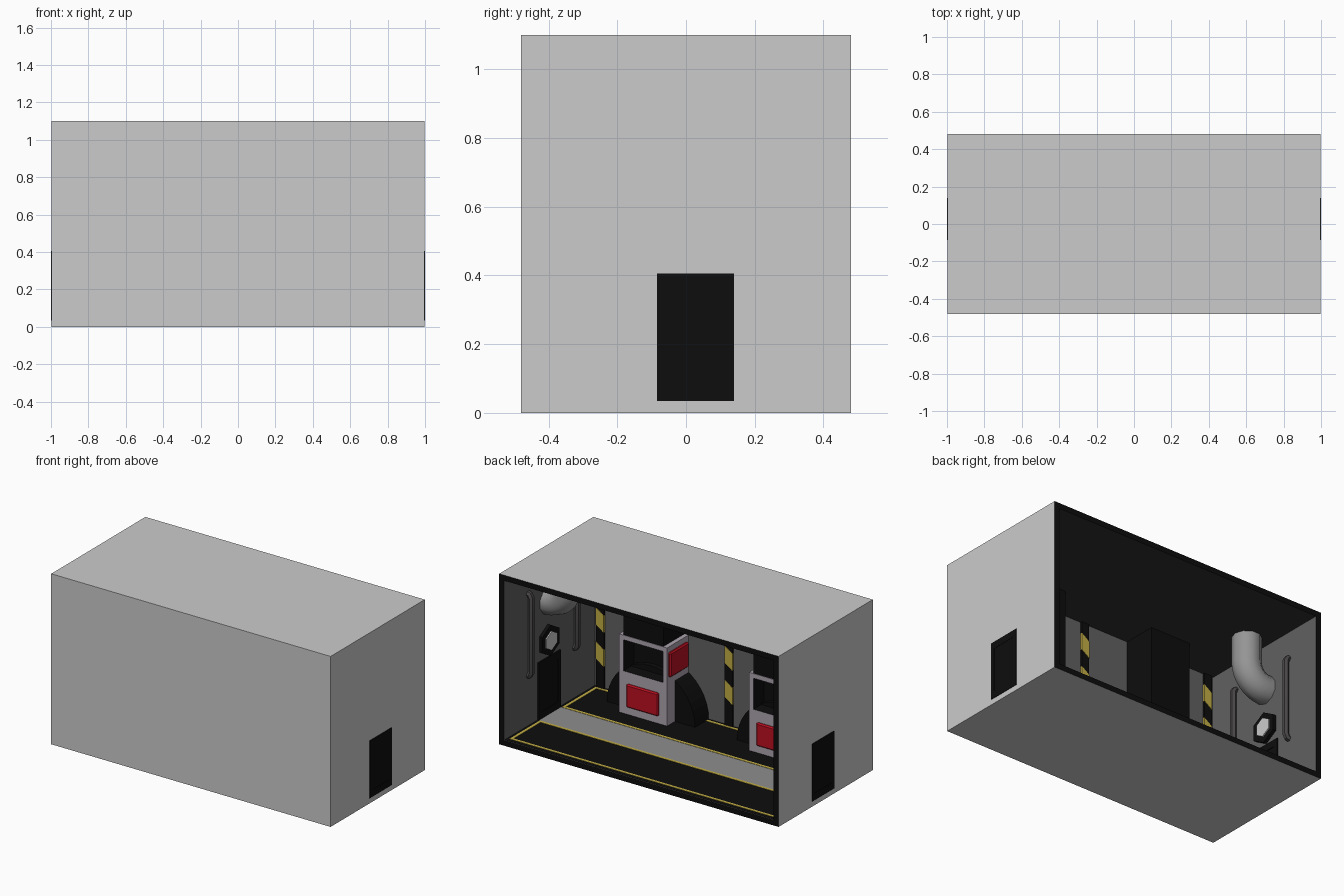
import bpy, bmesh, math
from mathutils import Vector

if "Cube" in bpy.data.objects:
    bpy.data.objects.remove(bpy.data.objects["Cube"])


def mat(name, r, g, b):
    m = bpy.data.materials.new(name)
    m.diffuse_color = (r, g, b, 1)
    m.use_nodes = True
    m.node_tree.nodes["Principled BSDF"].inputs["Base Color"].default_value = m.diffuse_color
    return m


BLACK = mat("black", .004, .004, .004)
WALL = mat("inner_wall_grey", .12, .12, .12)
CEIL = mat("ceiling_dark", .03, .03, .03)
WALK = mat("walkway_grey", .27, .27, .27)
YELLOW = mat("hazard_yellow", .55, .43, .06)
RED = mat("panel_red", .5, .005, .015)
CABINET = mat("cabinet_light", .42, .37, .43)
WHITE = mat("lamp_white", .8, .8, .8)
PIPE = mat("pipe_grey", .3, .3, .3)
DARKPIPE = mat("thin_pipe_grey", .07, .065, .065)


def add(name, bm, *mats):
    me = bpy.data.meshes.new(name)
    bm.to_mesh(me)
    bm.free()
    for m in mats:
        me.materials.append(m)
    ob = bpy.data.objects.new(name, me)
    bpy.context.collection.objects.link(ob)
    return ob


def cube(lo, hi):
    bm = bmesh.new()
    bmesh.ops.create_cube(bm, size=1)
    for v in bm.verts:
        v.co = Vector([(a + b) / 2 + c * abs(b - a) for a, b, c in zip(lo, hi, v.co)])
    return bm


def box(name, lo, hi, m, bevel=0):
    ob = add(name, cube(lo, hi), m)
    if bevel:
        b = ob.modifiers.new("bevel", "BEVEL")
        b.width, b.segments = bevel, 1
    return ob


def open_box(name, lo, hi, rim, depth, mats):
    # box hollowed from its +y face; mats = outside, rim, inside, inside top
    bm = cube(lo, hi)
    bm.normal_update()
    face = max(bm.faces, key=lambda f: f.calc_center_median().y)
    for f in bmesh.ops.inset_region(bm, faces=[face], thickness=rim, use_even_offset=True)["faces"]:
        f.material_index = 1
    old = set(bm.faces) - {face}
    new = bmesh.ops.extrude_discrete_faces(bm, faces=[face])["faces"][0]
    bmesh.ops.translate(bm, verts=new.verts[:], vec=(0, -depth, 0))
    bm.normal_update()
    for f in bm.faces:
        if f not in old:
            f.material_index = 3 if f.normal.z < -.5 else 2
    return add(name, bm, *mats)


def prism(name, pts, axis, a, b, m):
    # extrude a 2D profile along x (profile = y,z) or y (profile = x,z)
    bm = bmesh.new()
    co = (lambda p: (a, p[0], p[1])) if axis == "x" else (lambda p: (p[0], a, p[1]))
    f = bm.faces.new([bm.verts.new(co(p)) for p in pts])
    r = bmesh.ops.extrude_face_region(bm, geom=[f])["geom"]
    d = (b - a, 0, 0) if axis == "x" else (0, b - a, 0)
    bmesh.ops.translate(bm, verts=[v for v in r if isinstance(v, bmesh.types.BMVert)], vec=d)
    bmesh.ops.recalc_face_normals(bm, faces=bm.faces[:])
    return add(name, bm, m)


def ngon(cy, cz, r, n):
    return [(cy + r * math.sin(i * math.tau / n), cz + r * math.cos(i * math.tau / n)) for i in range(n)]


def tube(name, pts, r, m, res):
    cu = bpy.data.curves.new(name, "CURVE")
    cu.dimensions = "3D"
    cu.bevel_depth, cu.bevel_resolution, cu.use_fill_caps = r, res, True
    sp = cu.splines.new("POLY")
    sp.points.add(len(pts) - 1)
    for p, c in zip(sp.points, pts):
        p.co = (*c, 1)
    ob = bpy.data.objects.new(name, cu)
    bpy.context.collection.objects.link(ob)
    cu.materials.append(m)
    bpy.ops.object.select_all(action="DESELECT")
    bpy.context.view_layer.objects.active = ob
    ob.select_set(True)
    bpy.ops.object.convert(target="MESH")
    bpy.ops.object.shade_smooth_by_angle(angle=math.radians(40))


def arc(cx, cz, r, a0, a1, n):
    for i in range(n + 1):
        t = math.radians(a0 + (a1 - a0) * i / n)
        yield cx + r * math.cos(t), cz + r * math.sin(t)


# room shell, open at the back
GREY = mat("shell_grey", .56, .58, .55)
T, IX, IY, FZ = .035, .962, -.445, .035
open_box("room_shell", (-.997, -.48, 0), (.997, .48, 1.1), T, .925, (GREY, BLACK, WALL, CEIL))

# floor: walkway between two outlined black zones
box("walkway", (-IX, -.085, FZ - .01), (IX, .14, FZ + .001), WALK)
for name, y0, y1 in (("rear_zone", .14, .475), ("front_zone", IY, -.085)):
    box(name, (-IX, y0, FZ - .01), (IX, y1, FZ + .001), BLACK)
for y0, y1 in ((.14, .45), (-.43, -.085)):
    for y in (y0, y1 - .018):
        box("yellow_line_long", (-.945, y, FZ - .01), (.945, y + .018, FZ + .003), YELLOW)
    for s in (-1, 1):
        x = s * .936
        box("yellow_line_end", (x - .009, y0, FZ - .01), (x + .009, y1, FZ + .003), YELLOW)

# hazard striped wall posts
for x in (-.918, 0, .918):
    box("wall_post", (x - .028, IY - .005, FZ), (x + .028, IY + .012, 1.065), BLACK)
    for k in range(4):
        z = .915 - .22 * k
        prism("post_stripe", [(x - .0285, z - .075), (x + .0285, z - .035),
                              (x + .0285, z + .075), (x - .0285, z + .035)],
              "y", IY, IY + .014, YELLOW)

for s in (-1, 1):
    c = s * .464
    # machine cabinet with recessed screen and column to the ceiling
    open_box("cabinet_top", (c - .171, IY, .28), (c + .171, -.225, .54), .03, .11,
             (CABINET, CABINET, BLACK, BLACK))
    box("cabinet_base", (c - .171, IY, FZ), (c + .171, -.225, .28), CABINET)
    box("ceiling_column", (c - .142, IY, .54), (c + .142, -.228, 1.066), BLACK)
    box("front_panel", (c - .115, -.24, .085), (c + .115, -.212, .235), RED, .008)
    for t in (-1, 1):
        x = c + t * .175
        box("side_panel", (x - .012, -.43, .345), (x + .012, -.24, .505), RED, .008)
    # rounded black housing behind the cabinet
    prism("arched_housing", list(arc(c, FZ, .315, 0, 180, 20)), "y", IY, -.305, BLACK)

    # door, frame on both faces of the end wall
    for a, b in ((.94, .967), (.98, 1.0)):
        face = b if a > .97 else a + .015
        p0, p1 = (.98, .9985) if a > .97 else (.9575, .967)
        f0, f1 = (.98, 1.0) if a > .97 else (.953, .967)
        box("door_panel", (s * p0, -.08, .04), (s * p1, .135, .4), BLACK)
        for y in (-.085, .112):
            box("door_jamb", (s * f0, y, .034), (s * f1, y + .028, .405), BLACK)
        for z in (.034, .36):
            box("door_rail", (s * f0, -.085, z), (s * f1, .14, z + .045), BLACK)

    # hexagonal lamp above the door
    prism("lamp_housing", ngon(.035, .515, .1, 6), "x", s * .97, s * .94, BLACK)
    prism("lamp_lens", ngon(.035, .515, .062, 6), "x", s * .96, s * .932, WHITE)

    # large elbow pipe from ceiling into the wall
    path = [(s * .82, .03, 1.068)]
    path += [(s * x, .03, z) for x, z in arc(.95, .9, .13, 180, 270, 8)]
    path.append((s * .97, .03, .77))
    tube("elbow_pipe", path, .088, PIPE, 3)

    # thin vertical wall pipes
    for y in (-.235, .235):
        pts = [(.97, .36), (.95, .365), (.94, .385), (.94, .865), (.95, .885), (.97, .89)]
        tube("thin_pipe", [(s * x, y, z) for x, z in pts], .02, DARKPIPE, 1)
